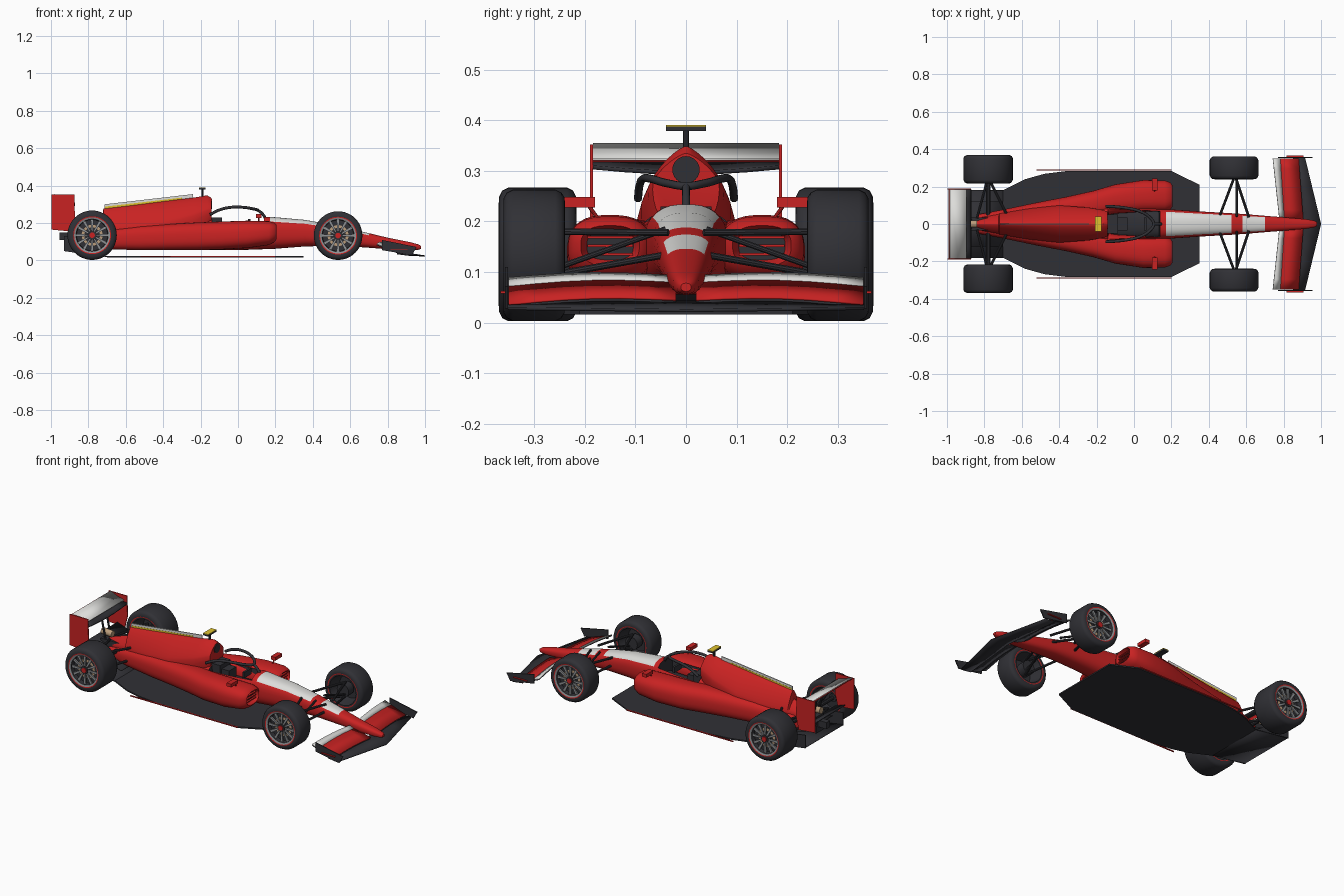
import bpy, bmesh, math
from mathutils import Vector

if "Cube" in bpy.data.objects:
    bpy.data.objects.remove(bpy.data.objects["Cube"])


def colour(name, r, g, b):
    m = bpy.data.materials.new(name)
    m.diffuse_color = (r, g, b, 1)
    m.use_nodes = True
    m.node_tree.nodes["Principled BSDF"].inputs["Base Color"].default_value = m.diffuse_color
    return m


RED = colour("red paint", 0.58, 0.016, 0.016)
DARK = colour("dark carbon", 0.03, 0.03, 0.036)
WHITE = colour("white paint", 0.72, 0.72, 0.70)
GREY = colour("rim grey", 0.28, 0.29, 0.30)
YELLOW = colour("yellow", 0.75, 0.55, 0.03)
TAN = colour("warm metal", 0.5, 0.34, 0.2)


def build(name, bm, mats, angle=35):
    bmesh.ops.recalc_face_normals(bm, faces=bm.faces)
    me = bpy.data.meshes.new(name)
    bm.to_mesh(me)
    bm.free()
    for m in mats:
        me.materials.append(m)
    ob = bpy.data.objects.new(name, me)
    bpy.context.collection.objects.link(ob)
    bpy.ops.object.select_all(action='DESELECT')
    bpy.context.view_layer.objects.active = ob
    ob.select_set(True)
    bpy.ops.object.shade_smooth_by_angle(angle=math.radians(angle))
    return ob


def grid(rows, closed=False, caps=False):
    bm = bmesh.new()
    vs = [[bm.verts.new(p) for p in r] for r in rows]
    n = len(rows[0])
    for a, b in zip(vs, vs[1:]):
        for i in range(n if closed else n - 1):
            j = (i + 1) % n
            bm.faces.new((a[i], a[j], b[j], b[i]))
    if caps:
        bm.faces.new(vs[0])
        bm.faces.new(vs[-1])
    bmesh.ops.recalc_face_normals(bm, faces=bm.faces)
    return bm


def loft(stations, top=2.6, low=2.6, n=32):
    """Hull from (x, centre y, half width, bottom, widest height, top)."""
    rows = []
    for x, yc, w, zb, zm, zt in stations:
        row = []
        for i in range(n):
            a = 2 * math.pi * (i + .5) / n
            c, s = math.cos(a), math.sin(a)
            e = 2 / (top if s > 0 else low)
            h = zt - zm if s > 0 else zm - zb
            row.append((x, yc + w * math.copysign(abs(c) ** e, c),
                        zm + h * math.copysign(abs(s) ** e, s)))
        rows.append(row)
    return grid(rows, closed=True, caps=True)


def sheet(name, rows, mat, thick=.005):
    ob = build(name, grid(rows), [mat])
    s = ob.modifiers.new("thickness", 'SOLIDIFY')
    s.thickness, s.offset = thick, 0
    return ob


def plate(name, outline, depth, mat):
    """Extrude a 3D outline along a vector."""
    d = Vector(depth)
    return build(name, grid([outline, [Vector(p) + d for p in outline]], True, True), [mat])


def box(name, c, s, mat):
    x, y, z = (v / 2 for v in s)
    pts = [(c[0] + i * x, c[1] + j * y, c[2] - z) for i, j in ((-1, -1), (1, -1), (1, 1), (-1, 1))]
    return plate(name, pts, (0, 0, s[2]), mat)


def rod(name, a, b, r, mat, n=10):
    a, b = Vector(a), Vector(b)
    q = (b - a).to_track_quat('Z', 'Y')
    ring = [q @ Vector((r * math.cos(2 * math.pi * i / n), r * math.sin(2 * math.pi * i / n), 0))
            for i in range(n)]
    return build(name, grid([[p + a for p in ring], [p + b for p in ring]], True, True), [mat])


# Nose and tub, with painted top stripe and sunken cockpit
bm = loft([(x, 0, w, b, (b + t) / 2, t) for x, w, b, t in (
    (.978, .010, .062, .078), (.965, .018, .057, .086), (.92, .026, .055, .098),
    (.80, .036, .060, .122), (.70, .044, .068, .146), (.58, .054, .076, .174),
    (.52, .058, .078, .188), (.36, .067, .075, .217), (.17, .080, .06, .234),
    (.14, .083, .06, .234), (0, .092, .055, .226), (-.14, .10, .055, .224), (-.22, .10, .055, .21))])
pit = []
for f in bm.faces:
    c = f.calc_center_median()
    if f.normal.z > .6:
        if .17 < c.x < .52 or .58 < c.x < .70:
            f.material_index = 1
        elif -.14 < c.x < .14:
            pit.append(f)
            f.material_index = 2
ring = bmesh.ops.inset_region(bm, faces=pit, thickness=.006)["faces"]
for f in ring:
    f.material_index = 2
for v in {v for f in pit for v in f.verts}:
    v.co.z -= .075
build("nose_and_tub", bm, [RED, WHITE, DARK])

# Cockpit contents
box("headrest", (-.115, 0, .2), (.06, .10, .06), DARK)
box("steering_wheel", (.06, 0, .205), (.012, .07, .035), DARK)
box("seat_back", (-.06, 0, .175), (.05, .07, .06), DARK)

# Engine cover with air intake and dorsal fin
build("engine_cover", loft([
    (-.142, 0, .066, .19, .275, .335), (-.165, 0, .075, .14, .265, .349), (-.24, 0, .088, .08, .235, .336),
    (-.40, 0, .10, .06, .19, .317), (-.55, 0, .085, .06, .17, .298), (-.72, 0, .056, .07, .16, .279),
    (-.725, 0, .052, .075, .16, .225), (-.86, 0, .028, .10, .15, .18)], top=1.35), [RED])
rod("air_intake", (-.18, 0, .302), (-.138, 0, .302), .027, DARK, 24)
plate("dorsal_fin", [(-.715, -.003, .27), (-.715, -.003, .30), (-.24, -.003, .355), (-.24, -.003, .33)],
      (0, .006, 0), WHITE)
plate("fin_stripe", [(-.71, -.004, .276), (-.71, -.004, .288), (-.30, -.004, .336), (-.30, -.004, .328)],
      (0, .008, 0), YELLOW)
rod("camera_post", (-.19, 0, .33), (-.19, 0, .385), .006, DARK)
box("camera_bar", (-.19, 0, .383), (.035, .08, .009), DARK)
box("camera_top", (-.19, 0, .389), (.035, .08, .004), YELLOW)

# Halo guard
cu = bpy.data.curves.new("halo", 'CURVE')
cu.dimensions, cu.bevel_depth, cu.bevel_resolution = '3D', .008, 3
half = [(-.15, .095, .245), (-.10, .092, .27), (-.04, .085, .284), (.03, .068, .284), (.085, .035, .275)]
for pts in (half + [(.105, 0, .27)] + [(x, -y, z) for x, y, z in half[::-1]],
            [(.105, 0, .27), (.13, 0, .25), (.15, 0, .22)]):
    sp = cu.splines.new('BEZIER')
    sp.bezier_points.add(len(pts) - 1)
    for bp, p in zip(sp.bezier_points, pts):
        bp.co = p
        bp.handle_left_type = bp.handle_right_type = 'AUTO'
cu.materials.append(DARK)
bpy.context.collection.objects.link(bpy.data.objects.new("halo", cu))

# Floor and rising diffuser
edge = [(.35, .21), (.2, .283), (-.36, .283), (-.48, .268), (-.58, .24), (-.65, .205), (-.70, .18)]
plate("floor", [(x, y, .016) for x, y in edge] + [(x, -y, .016) for x, y in edge[::-1]], (0, 0, .008), DARK)
sheet("diffuser", [[(x, y, z) for y in (-.18, .18)] for x, z in ((-.69, .02), (-.8, .033), (-.93, .055))], DARK)
sheet("diffuser_roof", [[(x, y, z) for y in (-.12, .12)] for x, z in ((-.7, .06), (-.9, .125))], DARK)
sheet("beam_wing", [[(x, y, z) for y in (-.185, .185)] for x, z in ((-.87, .15), (-.94, .175))], DARK)
box("gearbox", (-.83, 0, .125), (.14, .07, .10), DARK)
box("rear_crash_structure", (-.92, 0, .13), (.07, .035, .04), DARK)
rod("exhaust", (-.84, 0, .20), (-.91, 0, .205), .019, TAN, 20)


def wheel(tag, x, y, side, r, hw):
    """Tyre, rim, spokes and brake; side points outwards along y."""
    z, n = r + .003, 48
    # (offset outwards, radius, material of the band after it)
    prof = [(.012, .012, 0), (.012, .07, 0), (-hw, .088, 0), (-hw, .096, 1), (-hw - .001, .101, 0),
            (-hw, .114, 0), (-hw + .006, r - .006, 0), (-hw + .018, r, 0), (hw - .018, r, 0),
            (hw - .006, r - .006, 0), (hw, .114, 0), (hw + .001, .101, 1), (hw, .096, 2),
            (hw - .004, .086, 0), (hw - .03, .083, 0), (hw - .03, .056, 3), (hw - .03, .042, 0),
            (hw - .03, .012, 0)]
    rows = [[(x + q * math.cos(2 * math.pi * i / n), y + side * o, z + q * math.sin(2 * math.pi * i / n))
             for i in range(n)] for o, q, _ in prof]
    bm = grid(rows, closed=True)
    bm.faces.ensure_lookup_table()
    for i, f in enumerate(bm.faces):
        f.material_index = prof[i // n][2]
    build(tag + "_tyre", bm, [DARK, RED, GREY, TAN], 40)
    yo = y + side * (hw - .012)
    bm = bmesh.new()
    for i in range(12):
        a = 2 * math.pi * i / 12
        u, t = Vector((math.cos(a), 0, math.sin(a))), Vector((-math.sin(a), 0, math.cos(a)))
        c = Vector((x, yo, z))
        front = [c + u * .018 - t * .004, c + u * .088 - t * .008, c + u * .088 + t * .008, c + u * .018 + t * .004]
        va = [bm.verts.new(p) for p in front]
        vb = [bm.verts.new(p - Vector((0, side * .008, 0))) for p in front]
        bm.faces.new(va)
        bm.faces.new(vb)
        for k in range(4):
            bm.faces.new((va[k], va[k - 1], vb[k - 1], vb[k]))
    build(tag + "_spokes", bm, [GREY])
    rod(tag + "_hub", (x, y, z), (x, yo + side * .004, z), .024, DARK, 20)
    rod(tag + "_wheel_nut", (x, yo, z), (x, yo + side * .009, z), .015, RED, 12)


for s, tag in ((1, "left"), (-1, "right")):
    wheel(tag + "_front", .535, s * .30, s, .130, .06)
    wheel(tag + "_rear", -.78, s * .293, s, .132, .076)
    # Sidepod with dark inlet
    bm = loft([(x, s * c, w, b, (b + t) / 2, t) for x, c, w, b, t in (
        (.205, .15, .058, .112, .192), (.195, .15, .072, .098, .202), (.165, .15, .083, .082, .21),
        (.05, .15, .085, .066, .213), (-.10, .134, .078, .058, .208), (-.22, .105, .072, .055, .203),
        (-.36, .08, .066, .055, .195), (-.52, .06, .055, .055, .185), (-.70, .035, .042, .06, .165),
        (-.84, .02, .03, .08, .14))])
    cap = [f for f in bm.faces if f.normal.x > .95 and len(f.verts) > 4]
    bmesh.ops.inset_region(bm, faces=cap, thickness=.012)
    for f in cap:
        f.material_index = 1
        for v in f.verts:
            v.co.x -= .03
    build(tag + "_sidepod", bm, [RED, DARK])
    for k in (.135, .152, .169):
        box(tag + "_inlet_slat", (.19, s * .15, k), (.012, .09, .005), RED)
    # Mirror, floor edge strip
    box(tag + "_mirror", (.11, s * .212, .238), (.03, .065, .02), RED)
    rod(tag + "_mirror_stalk", (.11, s * .17, .2), (.11, s * .195, .235), .004, RED)
    box(tag + "_floor_strip", (-.16, s * .288, .022), (.72, .006, .006), RED)

    # Suspension arms
    for zi, zo in ((.178, .18), (.135, .095)):
        for dx in (-.08, .08):
            rod(tag + "_front_arm", (.535 + dx, s * .035, zi), (.54, s * .26, zo), .007, DARK)
    rod(tag + "_front_pushrod", (.55, s * .04, .185), (.55, s * .25, .11), .006, DARK)
    rod(tag + "_front_axle", (.535, s * .24, .133), (.535, s * .29, .133), .04, DARK, 20)
    for zi, zo in ((.18, .185), (.11, .09)):
        for dx in (.11, -.06):
            rod(tag + "_rear_arm", (-.78 + dx, s * .03, zi), (-.78, s * .25, zo), .007, DARK)
    rod(tag + "_rear_axle", (-.78, 0, .135), (-.78, s * .29, .135), .012, DARK)

    # Front wing flaps: dark underside, red flap, white trailing strip
    for part, mat, a, b, dz in (
            ("flap", RED, (.905, .045, .88, .036), (.803, .078, .782, .07), 0),
            ("flap_underside", DARK, (.905, .045, .88, .036), (.803, .078, .782, .07), -.005),
            ("trailing_strip", WHITE, (.803, .078, .782, .072), (.778, .092, .742, .088), 0),
            ("trailing_underside", DARK, (.803, .078, .782, .072), (.778, .092, .742, .088), -.005)):
        rows = []
        for k in range(7):
            t = k / 6
            arch = .008 * math.sin(math.pi * t)
            rows.append([(p[0] + (p[2] - p[0]) * t, s * (.02 + .33 * t), p[1] + (p[3] - p[1]) * t + arch + dz)
                         for p in (a, b)])
        sheet(tag + "_front_wing_" + part, rows, mat, .004)
    plate(tag + "_front_endplate", [(.77, s * .352, .055), (.77, s * .352, .11), (.955, s * .352, .072),
                                    (.93, s * .352, .028)], (0, s * .006, 0), DARK)
    box(tag + "_endplate_foot", (.86, s * .36, .06), (.09, .012, .005), RED)

    # Rear wing end plate, support and diffuser fence
    plate(tag + "_rear_endplate", [(-.998, s * .184, .165), (-.998, s * .184, .352), (-.875, s * .184, .352),
                                   (-.872, s * .184, .23), (-.89, s * .184, .155)], (0, s * .006, 0), RED)
    rod(tag + "_wing_support", (-.87, s * .025, .16), (-.90, s * .025, .30), .006, DARK)
    plate(tag + "_diffuser_fence", [(-.70, s * .178, .018), (-.93, s * .178, .05), (-.93, s * .178, .13),
                                    (-.86, s * .178, .12)], (0, s * .005, 0), DARK)

# Front wing main plane
sheet("front_wing_main", [[(1.0 - .085 * t, y, .024 + .004 * t), (.88 - .03 * t, y, .042 - .006 * t)]
                          for y in (-.352, -.2, -.1, 0, .1, .2, .352) for t in (abs(y) / .352,)], DARK, .006)

# Rear wing elements
sheet("rear_wing_main", [[(x, y, z - .012 * math.cos(y * 8)) for y in (-.184, -.12, -.06, 0, .06, .12, .184)]
                         for x, z in ((-.872, .308), (-.90, .312), (-.925, .325))], DARK, .008)
for name, mat, dx in (("rear_flap_front", WHITE, 0), ("rear_flap_back", RED, -.005)):
    sheet(name, [[(x + dx, y, z + dx * .6) for y in (-.184, .184)]
                 for x, z in ((-.895, .322), (-.94, .334), (-.985, .353))], mat, .004)
